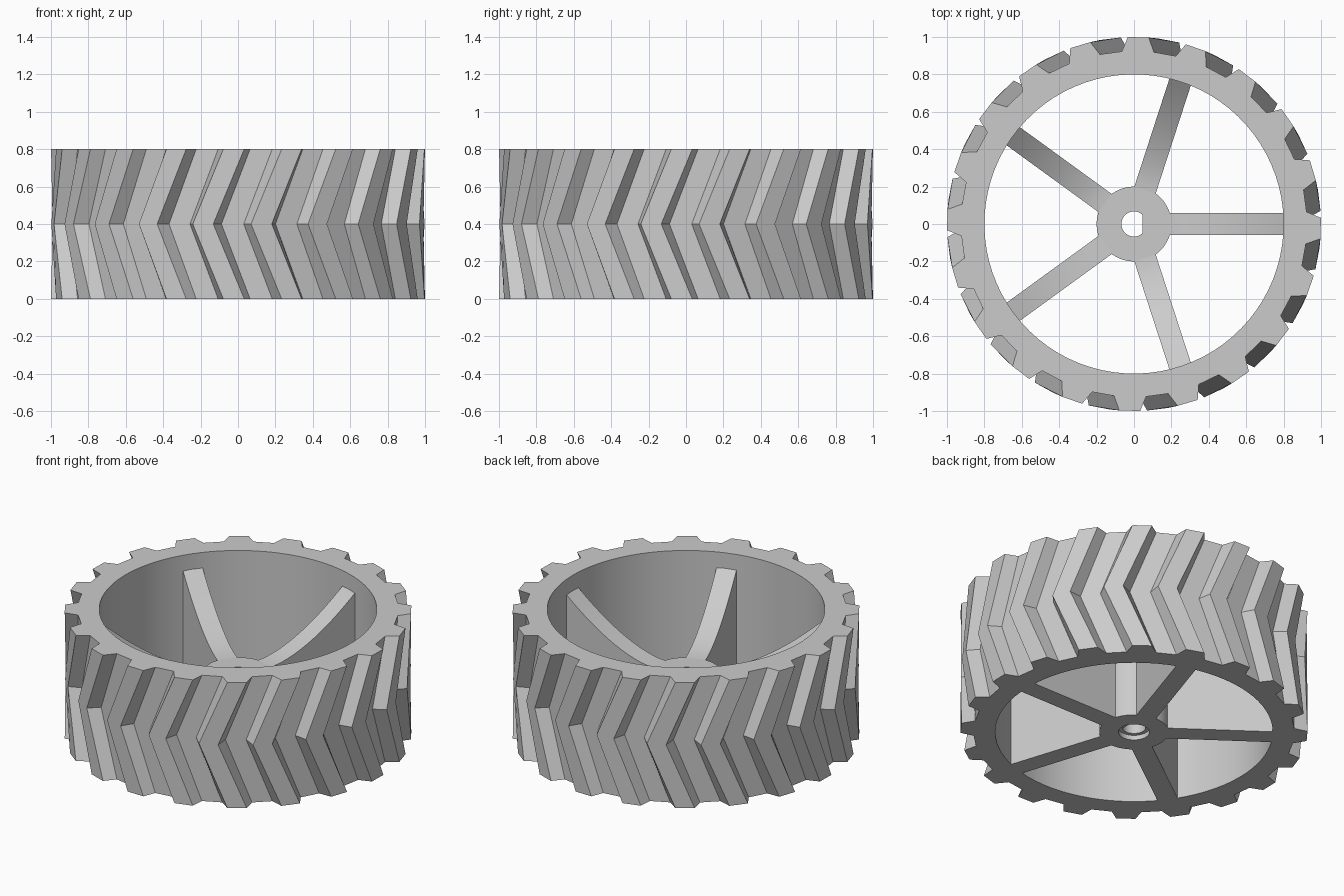
import bpy
import bmesh
from math import cos, sin, radians, tau

if "Cube" in bpy.data.objects:
    bpy.data.objects.remove(bpy.data.objects["Cube"])

HEIGHT, TEETH, SPOKES = 0.8, 20, 5
TIP_R, ROOT_R, INNER_R, HUB_R = 1.0, 0.925, 0.8, 0.2
TWIST = 9.5

grey = bpy.data.materials.new("plain grey")
grey.use_nodes = True
colour = (0.6, 0.6, 0.6, 1)
grey.diffuse_color = colour
grey.node_tree.nodes["Principled BSDF"].inputs["Base Color"].default_value = colour


def finish(name, bm):
    bmesh.ops.recalc_face_normals(bm, faces=bm.faces)
    mesh = bpy.data.meshes.new(name)
    bm.to_mesh(mesh)
    bm.free()
    mesh.materials.append(grey)
    obj = bpy.data.objects.new(name, mesh)
    bpy.context.collection.objects.link(obj)
    bpy.ops.object.select_all(action="DESELECT")
    obj.select_set(True)
    bpy.context.view_layer.objects.active = obj
    bpy.ops.object.shade_smooth_by_angle(angle=radians(12))
    return obj


def ring_solid(name, loops):
    """Skin between successive loops, closing the last back to the first."""
    bm = bmesh.new()
    rings = [[bm.verts.new(p) for p in loop] for loop in loops]
    count = len(rings[0])
    for a, b in zip(rings, rings[1:] + rings[:1]):
        for i in range(count):
            j = (i + 1) % count
            bm.faces.new((a[i], a[j], b[j], b[i]))
    return finish(name, bm)


def circle(r, z, count, flat=9.0, start=0.0):
    """Circle of points, cut off at x = flat."""
    angles = [start + tau * i / count for i in range(count)]
    return [(min(r * cos(a), flat), r * sin(a), z) for a in angles]


def gear(z, turn):
    """Trapezoid tooth outline turned by a number of degrees."""
    pts = []
    for t in range(TEETH):
        for offset, r in ((-5.3, ROOT_R), (-3.2, TIP_R), (3.2, TIP_R), (5.3, ROOT_R)):
            a = radians(t * 360 / TEETH + offset + turn)
            pts.append((r * cos(a), r * sin(a), z))
    return pts


# Rim with chevron tread
TURN = -1.3
start = radians(TURN - 6.75)
ring_solid("treaded_rim", [
    gear(0, TURN),
    gear(HEIGHT / 2, TURN - TWIST),
    gear(HEIGHT, TURN),
    circle(INNER_R, HEIGHT, TEETH * 4, start=start),
    circle(INNER_R, 0, TEETH * 4, start=start),
])

# Hub with a flat-sided shaft hole and shallow recess underneath
ring_solid("hub", [
    circle(HUB_R, 0, 64),
    circle(HUB_R, 0.4, 64),
    circle(0.067, 0.4, 64, flat=0.045),
    circle(0.067, 0.03, 64, flat=0.045),
    circle(0.09, 0.03, 64),
    circle(0.09, 0, 64),
])

# Spokes sweeping up from hub to rim
STEPS = 14
for s in range(SPOKES):
    a = tau * s / SPOKES
    outline = [(0.81, 0), (0.185, 0)]
    for i in range(STEPS + 1):
        t = i / STEPS
        outline.append((0.19 + 0.62 * t, 0.4 + 0.31 * t ** 1.7))
    bm = bmesh.new()
    sides = []
    for y in (-0.06, 0.06):
        sides.append([bm.verts.new((x * cos(a) - y * sin(a), x * sin(a) + y * cos(a), z))
                      for x, z in outline])
        bm.faces.new(sides[-1])
    n = len(outline)
    for i in range(n):
        j = (i + 1) % n
        bm.faces.new((sides[0][i], sides[0][j], sides[1][j], sides[1][i]))
    finish(f"spoke_{s + 1}", bm)
